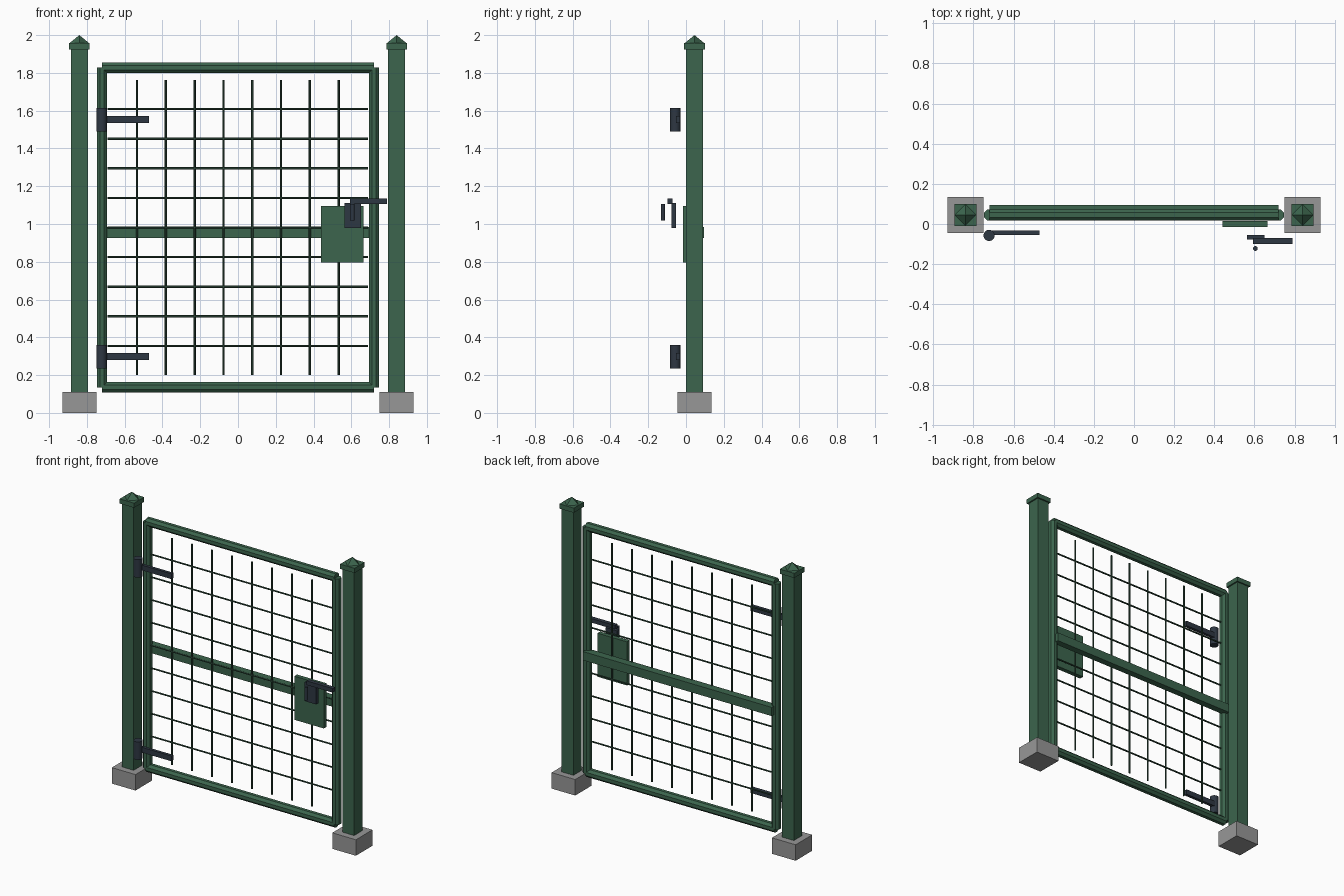
import bpy
from math import pi, radians
from mathutils import Vector

cube = bpy.data.objects.get("Cube")
if cube:
    bpy.data.objects.remove(cube, do_unlink=True)


def material(name, rgb):
    m = bpy.data.materials.new(name)
    m.use_nodes = True
    col = (*rgb, 1)
    m.diffuse_color = col
    m.node_tree.nodes["Principled BSDF"].inputs["Base Color"].default_value = col
    return m


GREEN = material("green paint", (0.045, 0.13, 0.075))
WIRE = material("dark green wire", (0.025, 0.065, 0.04))
IRON = material("dark iron", (0.027, 0.038, 0.055))
CONCRETE = material("concrete", (0.31, 0.31, 0.31))


def finish(name, mat):
    ob = bpy.context.object
    ob.name = name
    ob.data.name = name
    ob.data.materials.append(mat)
    return ob


def box(name, lo, hi, mat):
    """Box between two corners."""
    lo, hi = Vector(lo), Vector(hi)
    bpy.ops.mesh.primitive_cube_add(size=1, location=(lo + hi) / 2)
    bpy.context.object.scale = hi - lo
    bpy.ops.object.transform_apply(location=False, rotation=False, scale=True)
    return finish(name, mat)


def rod(name, a, b, radius, mat, sides=8):
    """Cylinder from a to b, turned so that flat sides face the axes."""
    a, b = Vector(a), Vector(b)
    d = b - a
    bpy.ops.mesh.primitive_cylinder_add(vertices=sides, radius=radius, depth=d.length)
    ob = bpy.context.object
    ob.rotation_euler.z = pi / sides
    bpy.ops.object.transform_apply(location=False, rotation=True, scale=False)
    if abs(d.x) > abs(d.z):
        ob.rotation_euler.y = pi / 2
    ob.location = (a + b) / 2
    return finish(name, mat)


Y = 0.045           # centre plane of posts and frame
STILE = 0.72        # frame half width
LOW, HIGH = 0.135, 1.828

for side, s in (("left", 1), ("right", -1)):
    x = s * 0.84
    # Footing, post and cap
    box(side + "_footing", (x - 0.09, Y - 0.09, 0), (x + 0.09, Y + 0.09, 0.11), CONCRETE)
    box(side + "_post", (x - 0.045, Y - 0.045, 0.01), (x + 0.045, Y + 0.045, 1.93), GREEN)
    box(side + "_cap_slab", (x - 0.055, Y - 0.055, 1.925), (x + 0.055, Y + 0.055, 1.957), GREEN)
    bpy.ops.mesh.primitive_cone_add(vertices=4, radius1=0.055, depth=0.045,
                                    location=(x, Y, 1.9775))
    finish(side + "_cap_point", GREEN)
    # Frame upright
    rod(side + "_stile", (s * STILE, Y, LOW), (s * STILE, Y, HIGH), 0.03, GREEN)

# Frame rails
for name, z in (("bottom_rail", LOW), ("top_rail", HIGH)):
    rod(name, (-STILE, Y, z), (STILE, Y, z), 0.03, GREEN)
box("middle_rail", (-STILE, Y + 0.005, 0.925), (STILE, Y + 0.05, 0.985), GREEN)

# Wire mesh
for i in range(1, 9):
    x = -0.687 + i * 0.1525
    rod(f"vertical_wire_{i}", (x, Y, 0.2), (x, Y, 1.762), 0.006, WIRE, 6)
for i in range(1, 10):
    z = 0.198 + i * 0.1567
    rod(f"horizontal_wire_{i}", (-0.69, Y, z), (0.687, Y, z), 0.006, WIRE, 6)

# Lock and handle
box("lock_box", (0.44, -0.016, 0.795), (0.665, 0.014, 1.095), GREEN)
box("handle_plate", (0.563, -0.078, 0.98), (0.651, -0.054, 1.112), IRON)
box("handle_lever", (0.592, -0.099, 1.107), (0.79, -0.071, 1.135), IRON)
rod("handle_pin", (0.605, -0.122, 1.018), (0.605, -0.122, 1.107), 0.012, IRON, 12)

# Hinges
for name, z in (("lower", 0.298), ("upper", 1.553)):
    rod(name + "_hinge_barrel", (-0.722, -0.057, z - 0.062),
        (-0.722, -0.057, z + 0.062), 0.028, IRON, 16)
    bpy.ops.object.shade_smooth_by_angle(angle=radians(30))
    box(name + "_hinge_strap", (-0.722, -0.054, z - 0.018), (-0.47, -0.033, z + 0.018), IRON)
